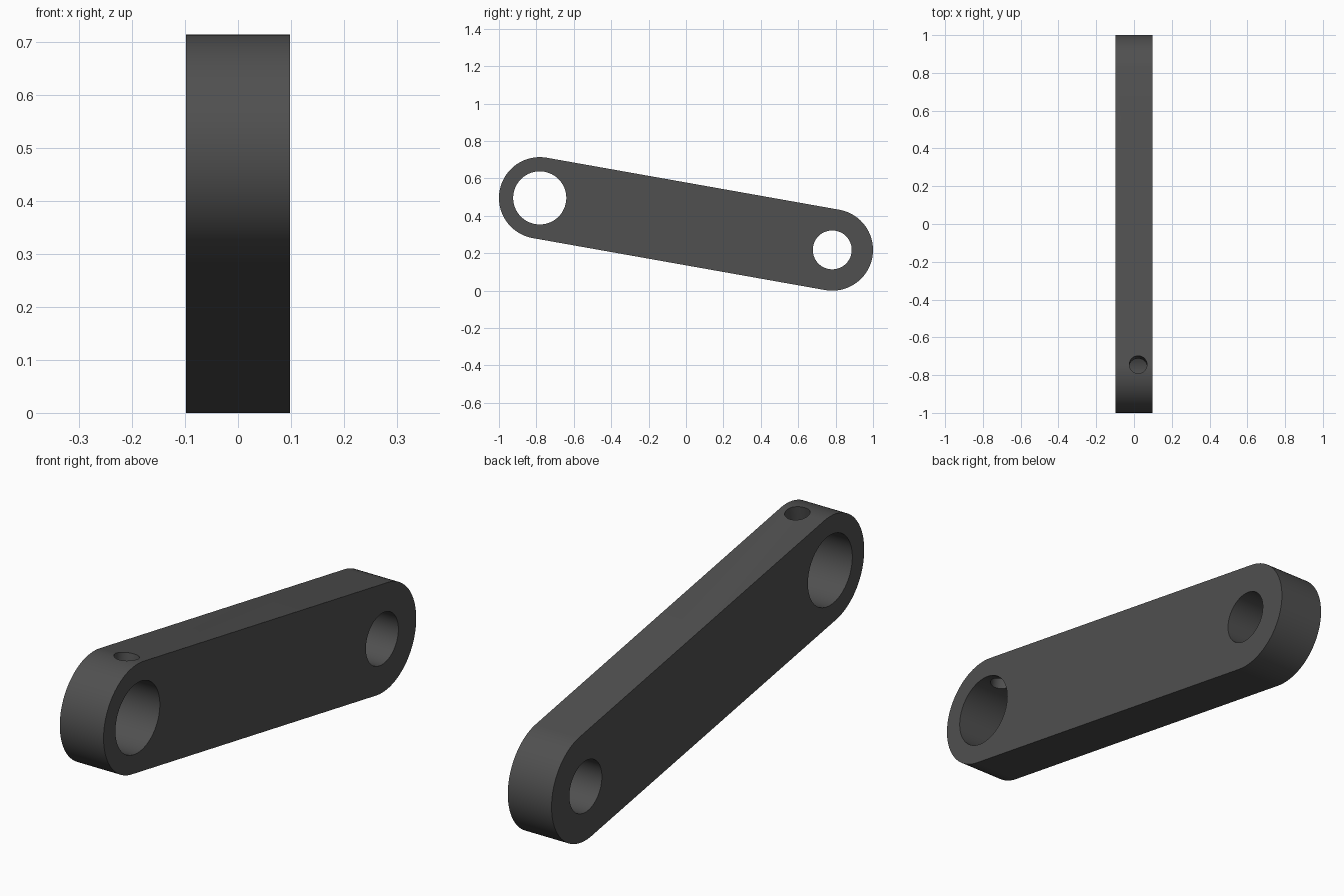
import bpy, bmesh, math
from mathutils import Vector, Matrix

if "Cube" in bpy.data.objects:
    bpy.data.objects.remove(bpy.data.objects["Cube"])

R = 0.218                      # rounded end radius
HALF = 0.098                   # half thickness
A = Vector((0, -0.782, 0.496)) # high front end
B = Vector((0, 0.782, 0.218))  # low back end
along = (B - A).normalized()
up = Vector((0, -along.z, along.y))

dark = bpy.data.materials.new("dark_grey")
dark.diffuse_color = (0.08, 0.08, 0.08, 1)
dark.use_nodes = True
dark.node_tree.nodes["Principled BSDF"].inputs["Base Color"].default_value = dark.diffuse_color


def to_object(name, bm):
    bmesh.ops.recalc_face_normals(bm, faces=bm.faces)
    me = bpy.data.meshes.new(name)
    bm.to_mesh(me)
    bm.free()
    ob = bpy.data.objects.new(name, me)
    bpy.context.collection.objects.link(ob)
    me.materials.append(dark)
    return ob


def cutter(name, center, axis, radius, depth, segments):
    bm = bmesh.new()
    rot = axis.to_track_quat('Z', 'Y').to_matrix().to_4x4()
    bmesh.ops.create_cone(bm, cap_ends=True, segments=segments, radius1=radius,
                          radius2=radius, depth=depth,
                          matrix=Matrix.Translation(center) @ rot)
    ob = to_object(name, bm)
    ob.hide_render = True
    ob.hide_set(True)
    return ob


# Link arm: slanted stadium profile extruded across x
N = 48
bm = bmesh.new()
verts = []
for center, start in ((A, math.pi / 2), (B, -math.pi / 2)):
    for i in range(N + 1):
        a = start + math.pi * i / N
        p = center + R * (math.cos(a) * along + math.sin(a) * up)
        verts.append(bm.verts.new((-HALF, p.y, p.z)))
face = bm.faces.new(verts)
ext = bmesh.ops.extrude_face_region(bm, geom=[face])
moved = [g for g in ext["geom"] if isinstance(g, bmesh.types.BMVert)]
bmesh.ops.translate(bm, verts=moved, vec=(2 * HALF, 0, 0))
arm = to_object("link_arm", bm)

# Large bore, small bore, and the screw hole from the top edge into the large bore
X = Vector((1, 0, 0))
screw_pos = A + up * 0.2 + X * 0.022
cutters = [cutter("large_bore_cutter", A, X, 0.142, 1, 96),
           cutter("small_bore_cutter", B, X, 0.104, 1, 96),
           cutter("screw_hole_cutter", screw_pos, up, 0.047, 0.3, 48)]
for c in cutters:
    m = arm.modifiers.new(c.name, 'BOOLEAN')
    m.operation = 'DIFFERENCE'
    m.solver = 'EXACT'
    m.object = c

# Apply the cuts and smooth the curved walls
bpy.context.view_layer.objects.active = arm
arm.select_set(True)
for m in list(arm.modifiers):
    bpy.ops.object.modifier_apply(modifier=m.name)
for c in cutters:
    bpy.data.objects.remove(c)
bpy.ops.object.shade_smooth_by_angle(angle=math.radians(30))
